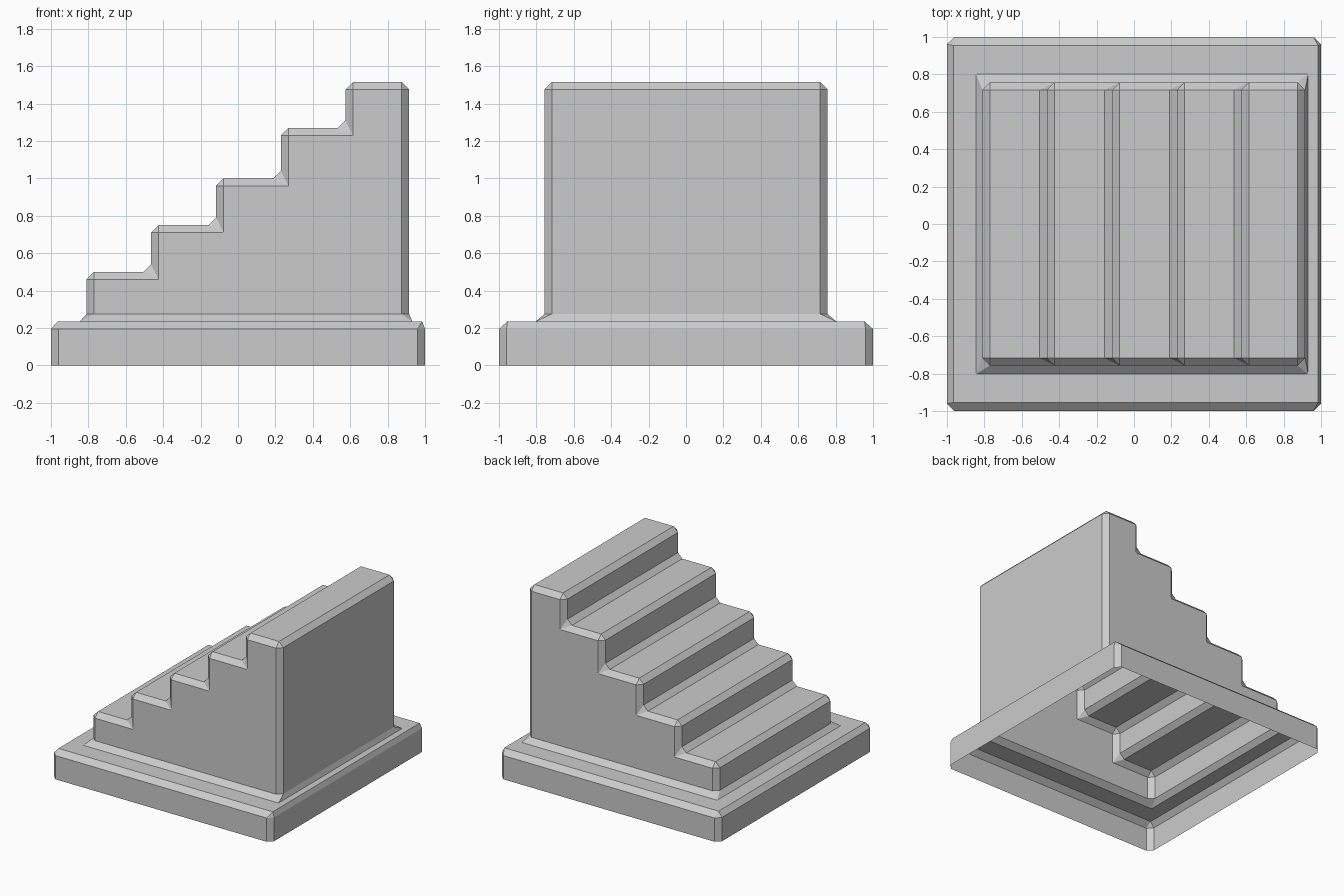
import bpy, bmesh

if "Cube" in bpy.data.objects:
    bpy.data.objects.remove(bpy.data.objects["Cube"])

BASE_TOP, HALF_Y, BACK_X = 0.235, 0.757, 0.915
STEPS = [(-0.81, 0.5), (-0.465, 0.75), (-0.117, 1.0), (0.23, 1.27), (0.575, 1.515)]
bm = bmesh.new()

# stair outline in x, z, starting and ending on the plinth top
outline = [(STEPS[0][0], BASE_TOP)]
for i, (x, z) in enumerate(STEPS):
    next_x = STEPS[i + 1][0] if i + 1 < len(STEPS) else BACK_X
    outline += [(x, z), (next_x, z)]
outline.append((BACK_X, BASE_TOP))

# stair block: two sides joined by treads and risers, open underneath
near, far = [[bm.verts.new((x, y, z)) for x, z in outline] for y in (-HALF_Y, HALF_Y)]
bm.faces.new(near)
bm.faces.new(far)
for i in range(len(outline) - 1):
    bm.faces.new((near[i], near[i + 1], far[i + 1], far[i]))

# plinth: flat rim around the stairs and walls down to the open bottom
corners = [(-1, -1), (1, -1), (1, 1), (-1, 1)]
foot = [near[0], near[-1], far[-1], far[0]]
rim = [bm.verts.new((x, y, BASE_TOP)) for x, y in corners]
floor = [bm.verts.new((x, y, 0)) for x, y in corners]
for i in range(4):
    j = (i + 1) % 4
    bm.faces.new((foot[i], foot[j], rim[j], rim[i]))
    bm.faces.new((rim[i], rim[j], floor[j], floor[i]))
bmesh.ops.recalc_face_normals(bm, faces=bm.faces)

mesh = bpy.data.meshes.new("stair_plinth")
bm.to_mesh(mesh)
bm.free()
stairs = bpy.data.objects.new("stair_plinth", mesh)
bpy.context.collection.objects.link(stairs)

# chamfer on every sharp edge
bevel = stairs.modifiers.new("chamfer", 'BEVEL')
bevel.width = 0.04
bevel.segments = 1
bevel.limit_method = 'ANGLE'
bevel.use_clamp_overlap = False
